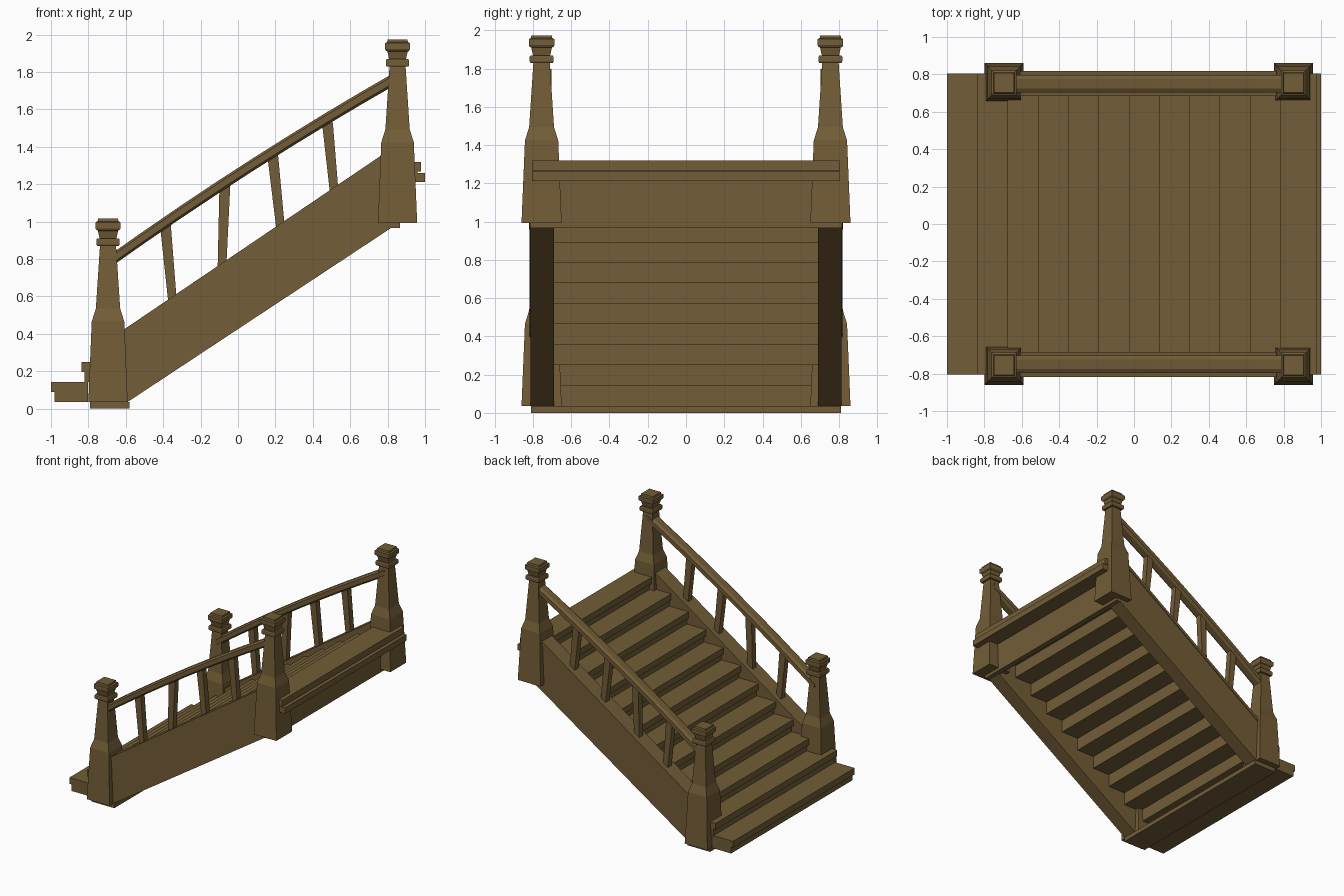
import bpy
import bmesh

cube = bpy.data.objects.get("Cube")
if cube:
    bpy.data.objects.remove(cube, do_unlink=True)

wood = bpy.data.materials.new("brown_wood")
wood.use_nodes = True
WOOD = (0.17, 0.11, 0.038, 1)
wood.diffuse_color = WOOD
wood.node_tree.nodes["Principled BSDF"].inputs["Base Color"].default_value = WOOD


def loft(name, rings):
    """Skin a list of equal-length point rings and cap both ends."""
    bm = bmesh.new()
    loops = [[bm.verts.new(p) for p in ring] for ring in rings]
    n = len(loops[0])
    for a, b in zip(loops, loops[1:]):
        for i in range(n):
            j = (i + 1) % n
            bm.faces.new((a[i], a[j], b[j], b[i]))
    bm.faces.new(loops[0])
    bm.faces.new(loops[-1])
    bmesh.ops.recalc_face_normals(bm, faces=bm.faces)
    mesh = bpy.data.meshes.new(name)
    bm.to_mesh(mesh)
    bm.free()
    mesh.materials.append(wood)
    obj = bpy.data.objects.new(name, mesh)
    bpy.context.collection.objects.link(obj)
    return obj


def square(x, y, z, hx, hy):
    return [(x - hx, y - hy, z), (x + hx, y - hy, z),
            (x + hx, y + hy, z), (x - hx, y + hy, z)]


def board(name, x0, x1, half_y, z0, z1):
    cx, hx = (x0 + x1) / 2, (x1 - x0) / 2
    return loft(name, [square(cx, 0, z, hx, half_y) for z in (z0, z1)])


def side_panel(name, outline, y0, y1):
    return loft(name, [[(x, y, z) for x, z in outline] for y in (y0, y1)])


# Steps: a tread with a nosing over a solid block
STEPS, RUN, RISE, THICK = 12, 0.162, 0.107, 0.053
for i in range(STEPS):
    x, top = -1 + i * RUN, 0.143 + i * RISE
    last = i == STEPS - 1
    half = 0.805 if i < 2 or last else 0.70
    back = x + RUN + 0.035
    board(f"tread_{i + 1}", x, 0.978 if last else back, half, top - THICK, top)
    board(f"step_block_{i + 1}", x + 0.018, 0.86 if last else back,
          0.70 if last else half, top - RISE, top - THICK)

# Plinth under the lower posts
board("plinth", -0.79, -0.58, 0.81, 0, 0.036)

# Landing edge and apron at the top
board("landing_filler", 0.8, 0.96, 0.8, 1.255, 1.275)
board("landing_edge", 0.8, 1.0, 0.805, 1.212, 1.261)
board("back_apron", 0.82, 0.866, 0.815, 0.967, 1.215)

POST = [(0.105, 0), (0.087, 0.43), (0.065, 0.50), (0.043, 0.835),
        (0.058, 0.835), (0.062, 0.842), (0.062, 0.868), (0.058, 0.875),
        (0.045, 0.875), (0.054, 0.915), (0.062, 0.92), (0.067, 0.928),
        (0.067, 0.96), (0.056, 0.966), (0.053, 0.98)]
# Baluster foot x, z then head x, z
BALUSTERS = [(-0.35, 0.57, -0.388, 0.98), (-0.086, 0.75, -0.07, 1.2),
             (0.228, 0.96, 0.185, 1.36), (0.515, 1.15, 0.478, 1.53)]
# Half of the handrail section is mirrored to give eight sides
RAIL_HALF = [(0.026, -0.034), (0.046, -0.02), (0.046, 0.02), (0.026, 0.034)]
RAIL_SECTION = RAIL_HALF + [(-a, -b) for a, b in RAIL_HALF]


def slope_top(x):
    return 0.836 + 0.676 * x


def rail_height(x):
    return 0.778 + 0.64 * (x + 0.7) + 0.028 * (1 - ((x - 0.08) / 0.78) ** 2)


STRINGER = [(-0.72, 0.036), (-0.59, 0.036), (0.82, 0.967), (0.86, 0.967),
            (0.86, slope_top(0.86) - 0.01), (-0.72, slope_top(-0.72) - 0.01)]
CAP = [(-0.68, slope_top(-0.68) - 0.03), (0.86, slope_top(0.86) - 0.03),
       (0.86, slope_top(0.86)), (-0.68, slope_top(-0.68))]

for side, s in (("left", 1), ("right", -1)):
    y = s * 0.755
    # Newel posts
    for end, px, pz in (("lower", -0.695, 0.036), ("upper", 0.853, 0.994)):
        loft(f"{end}_post_{side}",
             [square(px, y, pz + z, r, r) for r, z in POST])
    # Stringer with its capping strip
    side_panel(f"stringer_{side}", STRINGER, s * 0.69, s * 0.812)
    side_panel(f"stringer_cap_{side}", CAP, s * 0.685, s * 0.818)
    # Gently arched handrail
    rail_x = [-0.7 + 0.195 * k for k in range(9)]
    loft(f"handrail_{side}",
         [[(x, s * 0.75 + a, rail_height(x) + b) for a, b in RAIL_SECTION]
          for x in rail_x])
    # Leaning balusters
    for k, (x0, z0, x1, z1) in enumerate(BALUSTERS):
        loft(f"baluster_{side}_{k + 1}",
             [square(x0, s * 0.75, z0, 0.023, 0.025),
              square(x1, s * 0.75, z1, 0.029, 0.025)])
